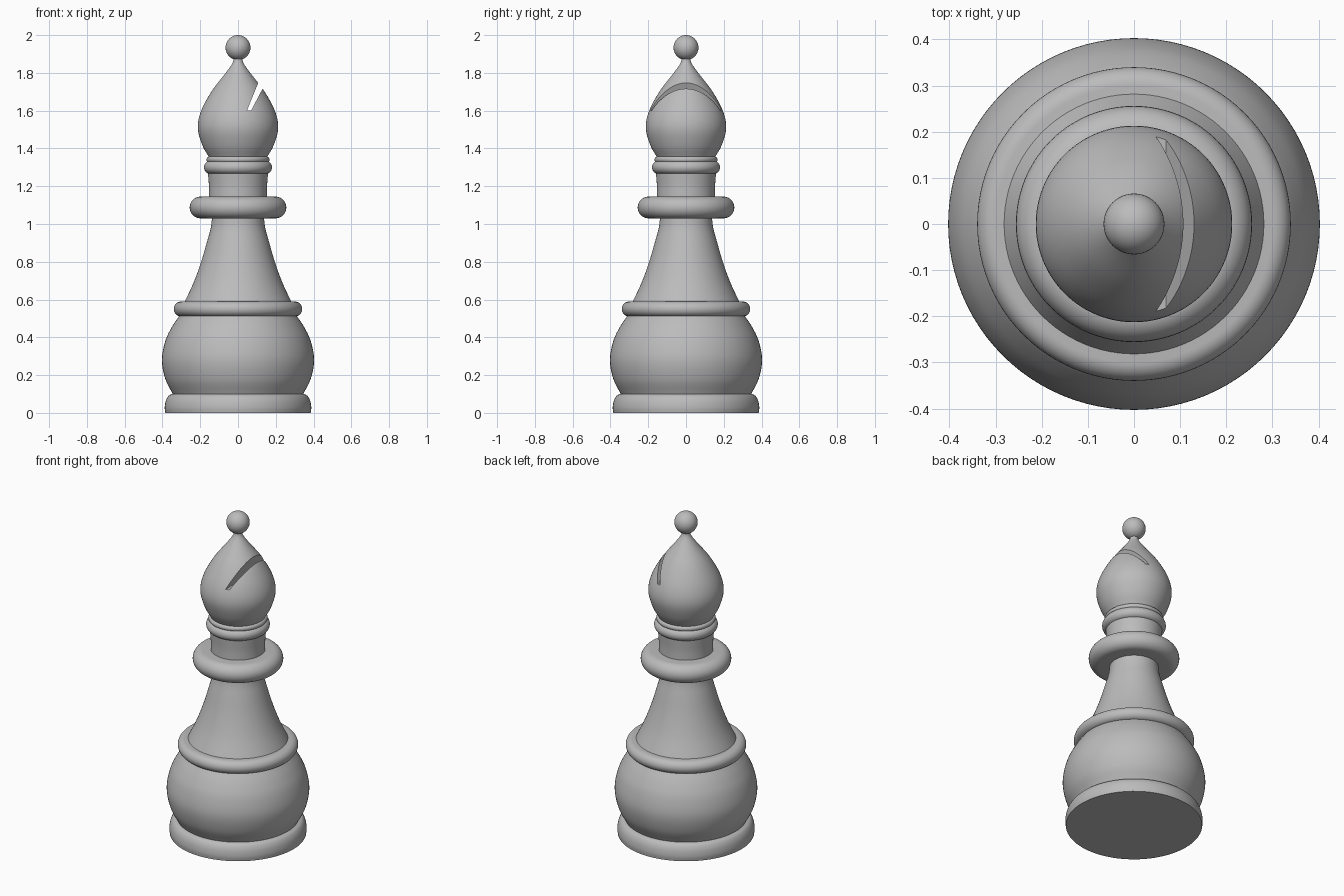
import bpy, bmesh, math
from mathutils import Vector

if "Cube" in bpy.data.objects:
    bpy.data.objects.remove(bpy.data.objects["Cube"])

SEGMENTS = 96
grey = bpy.data.materials.new("stone grey")
grey.use_nodes = True
colour = (0.5, 0.5, 0.5, 1)
grey.diffuse_color = colour
grey.node_tree.nodes["Principled BSDF"].inputs["Base Color"].default_value = colour


def finish(name, bm, smooth=True):
    bmesh.ops.recalc_face_normals(bm, faces=bm.faces)
    mesh = bpy.data.meshes.new(name)
    bm.to_mesh(mesh)
    bm.free()
    mesh.materials.append(grey)
    ob = bpy.data.objects.new(name, mesh)
    bpy.context.collection.objects.link(ob)
    if smooth:
        bpy.ops.object.select_all(action="DESELECT")
        ob.select_set(True)
        bpy.context.view_layer.objects.active = ob
        bpy.ops.object.shade_smooth_by_angle(angle=math.radians(35))
    return ob


def spline(points, steps=6):
    """Catmull-Rom curve through the (radius, height) points."""
    p = [Vector(q) for q in points]
    p = [2 * p[0] - p[1]] + p + [2 * p[-1] - p[-2]]
    curve = []
    for a, b, c, d in zip(p, p[1:], p[2:], p[3:]):
        for i in range(steps):
            t = i / steps
            curve.append(0.5 * (2 * b + (c - a) * t + (2 * a - 5 * b + 4 * c - d) * t * t
                                + (3 * b - a - 3 * c + d) * t ** 3))
    return curve + [p[-2]]


def lathe(name, points, smooth=True):
    """Closed solid of revolution with flat end caps."""
    bm = bmesh.new()
    rings = []
    for r, z in (spline(points) if smooth else points):
        rings.append([bm.verts.new((r * math.cos(a), r * math.sin(a), z))
                      for a in (math.tau * i / SEGMENTS for i in range(SEGMENTS))])
    for low, high in zip(rings, rings[1:]):
        for i in range(SEGMENTS):
            j = (i + 1) % SEGMENTS
            bm.faces.new((low[i], low[j], high[j], high[i]))
    bm.faces.new(rings[0][::-1])
    bm.faces.new(rings[-1])
    return finish(name, bm)


def rounded_ring(name, radius, z0, z1, bulge):
    """Disc whose rim is a half ellipse."""
    mid, half = (z0 + z1) / 2, (z1 - z0) / 2
    angles = [math.pi * (i / 16 - 0.5) for i in range(17)]
    return lathe(name, [(radius - bulge + bulge * math.cos(a), mid + half * math.sin(a))
                        for a in angles], False)


# Lower half
lathe("foot", [(0.385, 0), (0.388, 0.03), (0.382, 0.065), (0.368, 0.09), (0.35, 0.1)])
lathe("body", [(0.345, 0.1), (0.385, 0.18), (0.403, 0.28), (0.385, 0.38),
               (0.35, 0.455), (0.31, 0.515)])
rounded_ring("body_ring", 0.34, 0.51, 0.59, 0.04)
lathe("stem", [(0.284, 0.585), (0.235, 0.69), (0.195, 0.8), (0.163, 0.91), (0.144, 0.98), (0.137, 1.04)])

# Collar and neck
rounded_ring("collar", 0.256, 1.03, 1.145, 0.057)
lathe("neck", [(0.154, 1.14), (0.154, 1.2), (0.159, 1.27)])
rounded_ring("neck_ring", 0.18, 1.265, 1.335, 0.035)
rounded_ring("head_band", 0.167, 1.325, 1.357, 0.015)

# Head with slanted slot
head = lathe("head", [(0.152, 1.35), (0.19, 1.42), (0.213, 1.51), (0.195, 1.6),
                      (0.138, 1.705), (0.065, 1.8), (0.03, 1.85), (0.022, 1.88)])
bm = bmesh.new()
outline = [(0.047, 1.6), (0.069, 1.6), (0.169, 1.79), (0.147, 1.845)]
front = [bm.verts.new((x, -0.4, z)) for x, z in outline]
slab = bmesh.ops.extrude_face_region(bm, geom=[bm.faces.new(front)])
bmesh.ops.translate(bm, vec=(0, 0.8, 0),
                    verts=[v for v in slab["geom"] if isinstance(v, bmesh.types.BMVert)])
cutter = finish("slot_cutter", bm, False)
cutter.hide_render = True
cutter.hide_viewport = True
cutter.display_type = "WIRE"
cut = head.modifiers.new("slot", "BOOLEAN")
cut.operation = "DIFFERENCE"
cut.solver = "EXACT"
cut.object = cutter
head.modifiers.move(len(head.modifiers) - 1, 0)

# Finial
bm = bmesh.new()
bmesh.ops.create_uvsphere(bm, u_segments=48, v_segments=24, radius=0.066)
bmesh.ops.translate(bm, vec=(0, 0, 1.934), verts=bm.verts)
finish("finial", bm)
